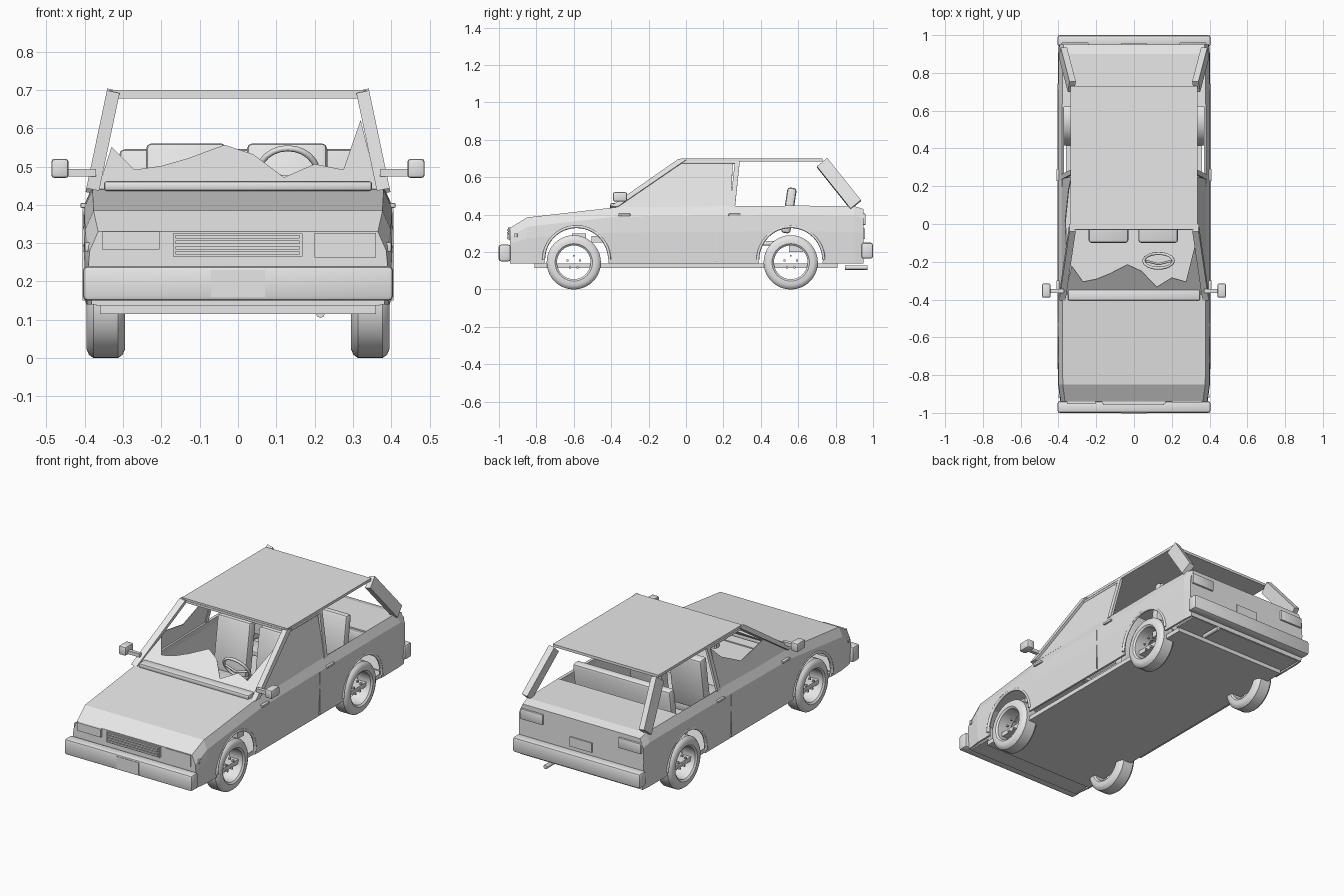
import bpy, bmesh, math
from mathutils import Vector, Matrix

cube = bpy.data.objects.get("Cube")
if cube:
    bpy.data.objects.remove(cube, do_unlink=True)

grey = bpy.data.materials.new("light_grey")
grey.use_nodes = True
grey.diffuse_color = (0.8, 0.8, 0.8, 1)
grey.node_tree.nodes["Principled BSDF"].inputs["Base Color"].default_value = (0.8, 0.8, 0.8, 1)


def finish(name, bm, smooth=False):
    bmesh.ops.recalc_face_normals(bm, faces=bm.faces)
    mesh = bpy.data.meshes.new(name)
    bm.to_mesh(mesh)
    bm.free()
    mesh.materials.append(grey)
    ob = bpy.data.objects.new(name, mesh)
    bpy.context.collection.objects.link(ob)
    if smooth:
        select(ob)
        bpy.ops.object.shade_smooth_by_angle(angle=math.radians(35))
    return ob


def select(ob):
    bpy.ops.object.select_all(action='DESELECT')
    ob.select_set(True)
    bpy.context.view_layer.objects.active = ob


def box(name, x, y, z, bevel=0, tilt=0):
    """Box from (min, max) ranges, tilted about its own x axis."""
    bm = bmesh.new()
    mid = Vector([(a + b) / 2 for a, b in (x, y, z)])
    size = [b - a for a, b in (x, y, z)]
    m = Matrix.Translation(mid) @ Matrix.Rotation(tilt, 4, 'X') @ Matrix.Diagonal((*size, 1))
    bmesh.ops.create_cube(bm, size=1, matrix=m)
    if bevel:
        bmesh.ops.bevel(bm, geom=bm.edges[:], offset=bevel, segments=2, profile=0.5, affect='EDGES')
    return finish(name, bm, bevel > 0)


def side_box(name, s, x, y, z, bevel=0, tilt=0):
    return box(name, sorted((s * x[0], s * x[1])), y, z, bevel, tilt)


def plate(name, points, thick):
    """Flat panel through the points, thickened evenly."""
    bm = bmesh.new()
    bm.faces.new([bm.verts.new(p) for p in points])
    ob = finish(name, bm)
    mod = ob.modifiers.new("thickness", 'SOLIDIFY')
    mod.thickness = thick
    mod.offset = 0
    return ob


def tube(name, points, radius, cyclic=False):
    curve = bpy.data.curves.new(name, 'CURVE')
    curve.dimensions = '3D'
    curve.bevel_depth = radius
    curve.bevel_resolution = 2
    curve.use_fill_caps = True
    spline = curve.splines.new('POLY')
    spline.points.add(len(points) - 1)
    for p, co in zip(spline.points, points):
        p.co = (*co, 1)
    spline.use_cyclic_u = cyclic
    curve.materials.append(grey)
    ob = bpy.data.objects.new(name, curve)
    bpy.context.collection.objects.link(ob)
    return ob


# Body shell: lofted sections, open above the cabin
stations = [(-.94, .33, .39), (-.85, .385, .402), (-.37, .44, .405), (.2, .446, .405),
            (.62, .448, .405), (.9, .445, .402), (.95, .43, .397)]
bm = bmesh.new()
rings = []
for y, top, w in stations:
    half = [(w - .008, .14), (w, .14 + .55 * (top - .14)), (w - .003, top - .05), (w - .025, top)]
    section = [(-x, z) for x, z in half] + [(x, z) for x, z in reversed(half)]
    rings.append([bm.verts.new((x, y, z)) for x, z in section])
for i, (a, b) in enumerate(zip(rings, rings[1:])):
    for j in range(7):
        if j != 3 or i < 2 or i > 3:
            bm.faces.new((a[j], a[j + 1], b[j + 1], b[j]))
bm.faces.new(rings[0])
bm.faces.new(rings[-1])
body = finish("body_shell", bm)
mod = body.modifiers.new("thickness", 'SOLIDIFY')
mod.thickness = .012
mod.offset = -1
cutters = []
arches = {"front": -.585, "rear": .56}
for y in arches.values():
    bm = bmesh.new()
    m = Matrix.Translation((0, y, .16)) @ Matrix.Rotation(math.pi / 2, 4, 'Y')
    bmesh.ops.create_cone(bm, cap_ends=True, segments=40, radius1=.172, radius2=.172, depth=2, matrix=m)
    cutter = finish("arch_cutter", bm)
    cutter.hide_render = True
    mod = body.modifiers.new("arch", 'BOOLEAN')
    mod.operation = 'DIFFERENCE'
    mod.object = cutter
    cutters.append(cutter)
select(body)
for mod in list(body.modifiers):
    bpy.ops.object.modifier_apply(modifier=mod.name)
for cutter in cutters:
    bpy.data.objects.remove(cutter, do_unlink=True)

# Floor, bumpers, exhaust
box("floor", (-.36, .36), (-.81, .81), (.115, .14))
box("front_underpan", (-.37, .37), (-.94, -.8), (.138, .146))
box("rear_underpan", (-.37, .37), (.8, .945), (.138, .146))
box("front_bumper", (-.405, .405), (-1, -.938), (.15, .24), .012)
box("rear_bumper", (-.405, .405), (.938, 1), (.165, .25), .012)
box("front_number_plate", (-.07, .07), (-1.002, -.995), (.16, .23))
tube("exhaust", [(.215, .85, .117), (.215, .97, .117)], .012)

# Nose: grille, lamp, empty lamp socket
box("grille_frame", (-.17, .168), (-.95, -.93), (.265, .325))
for i in range(4):
    box("grille_slat", (-.163, .16), (-.957, -.945), (.27 + i * .014, .279 + i * .014))
box("headlight", (-.355, -.205), (-.953, -.925), (.283, .33))
box("headlight_socket", (.2, .36), (-.944, -.936), (.262, .327))
box("cowl", (-.35, .35), (-.405, -.345), (.436, .462), .008)

# Tail: lamps and number plate
for s in (-1, 1):
    side_box("tail_light", s, (.24, .385), (.935, .96), (.345, .405), .004)
box("rear_number_plate", (-.07, .07), (.945, .956), (.27, .325))

# Roof
box("roof", (-.335, .335), (-.03, .73), (.685, .7))
box("roof_front_rail", (-.325, .325), (-.032, .0), (.677, .69))

# Broken windscreen
edge = [(.32, .62), (.275, .49), (.2, .505), (.12, .47), (.04, .53), (-.035, .555),
        (-.13, .52), (-.2, .5), (-.27, .49), (-.33, .55)]
shards = [(-.365, .44), (.365, .44)] + edge
plate("broken_windscreen", [(x, -.375 + (z - .44) * 1.4, z) for x, z in shards], .004)


# Sides of the cabin lean inward toward the roof
def lean(s, y, z):
    return (s * (.378 - (z - .445) * .21), y, z)


for s in (-1, 1):
    # Pillars, rails and door glass
    plate("windscreen_pillar", [lean(s, *p) for p in
          ((-.405, .44), (-.04, .695), (.0, .69), (-.365, .44))], .034)
    plate("door_pillar", [lean(s, *p) for p in
          ((.235, .44), (.262, .69), (.288, .69), (.262, .44))], .014)
    plate("rear_pillar", [lean(s, *p) for p in
          ((.7, .655), (.755, .7), (.935, .475), (.88, .43))], .034)
    tube("door_top_rail", [lean(s, -.03, .679), lean(s, .27, .679)], .008)
    if s > 0:
        glass = [(-.38, .44), (-.03, .68), (.25, .68), (.24, .44)]
    else:
        glass = [(-.38, .44), (-.2, .56), (.02, .52), (.18, .6), (.25, .67), (.24, .44)]
    plate("door_glass", [lean(s, *p) for p in glass], .004)

    # Mirrors, handles, markers and door seam
    side_box("mirror", s, (.442, .487), (-.39, -.315), (.47, .52), .008)
    side_box("mirror_arm", s, (.37, .445), (-.365, -.345), (.474, .494))
    for y in (-.33, .26):
        side_box("door_handle", s, (.39, .411), (y - .032, y + .032), (.392, .405), .003)
    side_box("side_marker", s, (.375, .4), (-.918, -.902), (.278, .302), .003)
    side_box("door_seam", s, (.398, .4055), (.164, .167), (.15, .39))

    for end, y in arches.items():
        # Wheel arch lip
        arc = [(s * .398, y + .176 * math.cos(a), .16 + .176 * math.sin(a))
               for a in (math.pi * k / 24 for k in range(25))]
        tube(end + "_arch_lip", arc, .008)

        # Hollow tyre
        wy = y - .015 if end == "front" else y
        profile = [(-.042, .09), (-.05, .1), (-.05, .122), (-.044, .136), (-.032, .145),
                   (.032, .145), (.044, .136), (.05, .122), (.05, .1), (.042, .09)]
        bm = bmesh.new()
        verts = [bm.verts.new((x, 0, r)) for x, r in profile]
        edges = [bm.edges.new((verts[i - 1], verts[i])) for i in range(len(verts))]
        bmesh.ops.spin(bm, geom=verts + edges, cent=(0, 0, 0), axis=(1, 0, 0),
                       angle=math.tau, steps=40, use_merge=True)
        bmesh.ops.remove_doubles(bm, verts=bm.verts, dist=1e-4)
        tyre = finish(end + "_tyre", bm, True)
        tyre.location = (s * .345, wy, .145)

        # Wheel nuts
        for k in range(5):
            a = math.tau * k / 5 + math.pi / 2
            ny, nz = wy + .035 * math.cos(a), .145 + .035 * math.sin(a)
            side_box("wheel_nut", s, (.36, .372), (ny - .005, ny + .005), (nz - .005, nz + .005))

        # Suspension blocks
        side_box(end + "_mount", s, (.27, .33), (wy - .01, wy + .065), (.2, .235) if end == "rear" else (.265, .3))
    side_box("front_bracket", s, (.28, .35), (-.505, -.445), (.25, .285))

# Seats and steering wheel
for x in (-.135, .128):
    box("front_seat_back", (x - .105, x + .105), (.13, .19), (.25, .56), .015, -.15)
    box("front_seat_cushion", (x - .105, x + .105), (-.1, .15), (.2, .27), .015)
box("rear_seat_back", (-.31, .31), (.525, .575), (.3, .545), .015, -.15)
box("rear_seat_cushion", (-.3, .3), (.41, .53), (.235, .26), .005)
turn = Matrix.Translation((.13, -.195, .48)) @ Matrix.Rotation(math.radians(-60), 4, 'X')
tube("steering_wheel", [turn @ Vector((.078 * math.cos(a), .078 * math.sin(a), 0))
     for a in (math.tau * k / 24 for k in range(24))], .008, True)
tube("steering_column", [turn @ Vector(p) for p in ((-.07, 0, 0), (0, 0, -.02), (.07, 0, 0))], .006)
